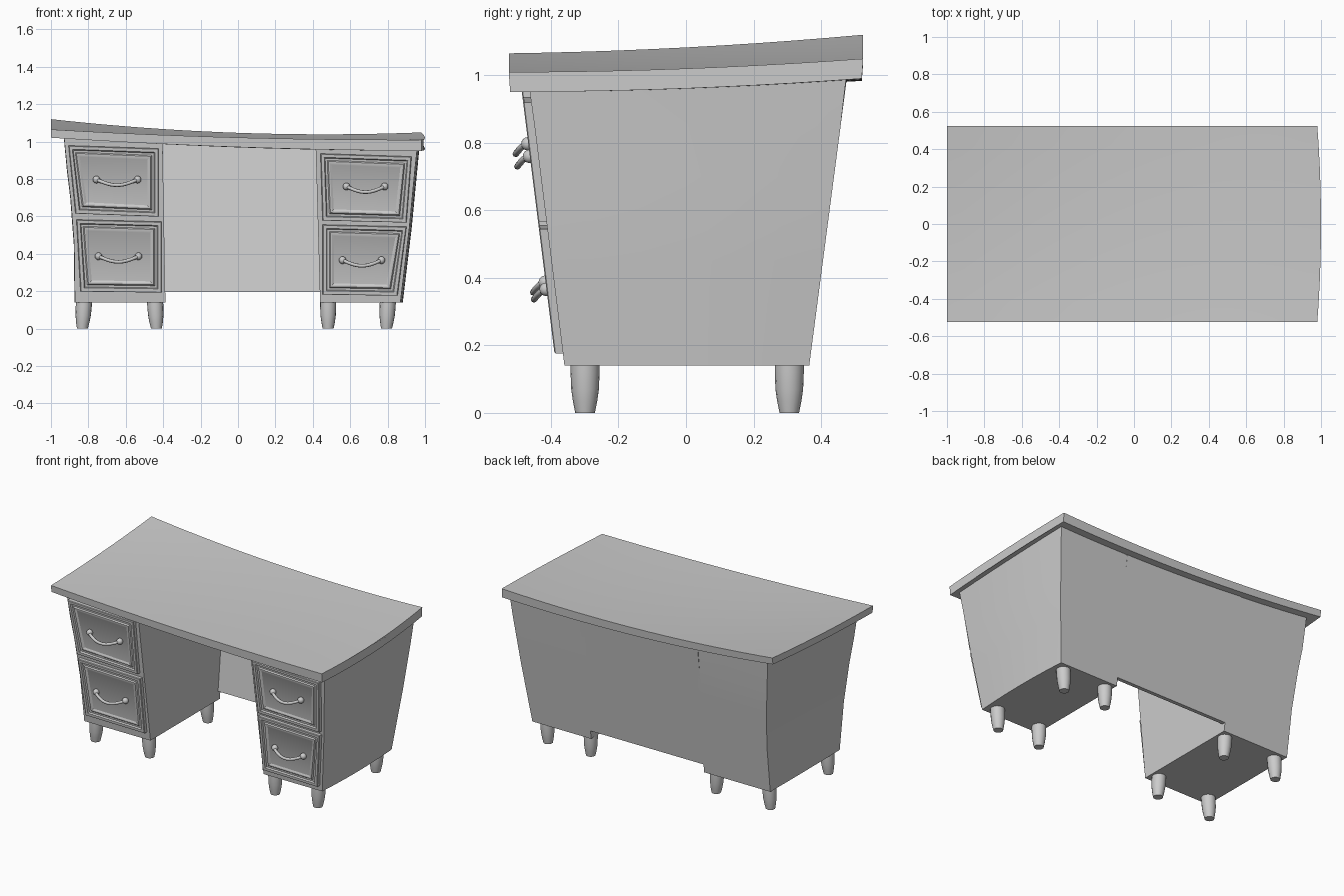
import bpy, bmesh
from math import sin, cos, pi
from mathutils import Vector

if "Cube" in bpy.data.objects:
    bpy.data.objects.remove(bpy.data.objects["Cube"])


def loft(name, rings, smooth=35):
    """Skin a list of equal-length closed point rings and cap both ends."""
    bm = bmesh.new()
    vs = [[bm.verts.new(p) for p in r] for r in rings]
    n = len(rings[0])
    for a, b in zip(vs, vs[1:]):
        for i in range(n):
            j = (i + 1) % n
            bm.faces.new((a[i], a[j], b[j], b[i]))
    bm.faces.new(vs[0])
    bm.faces.new(vs[-1])
    bmesh.ops.recalc_face_normals(bm, faces=bm.faces)
    me = bpy.data.meshes.new(name)
    bm.to_mesh(me)
    bm.free()
    ob = bpy.data.objects.new(name, me)
    bpy.context.collection.objects.link(ob)
    bpy.context.view_layer.objects.active = ob
    bpy.ops.object.select_all(action='DESELECT')
    ob.select_set(True)
    bpy.ops.object.shade_smooth_by_angle(angle=smooth * pi / 180)
    return ob


def lerp(a, b, t):
    return a + (b - a) * t


def table(pts, z):
    """Piecewise-linear lookup through (z, value) pairs."""
    for (z0, a), (z1, b) in zip(pts, pts[1:]):
        if z <= z1:
            break
    return lerp(a, b, (z - z0) / (z1 - z0))


# warped height of the desk top
def top_z(x, y):
    v = y / 0.525
    front = 1.022 - 0.0275 * x + 0.0155 * x * x
    back = 1.047 - 0.035 * x + 0.038 * x * x
    return lerp(front, back, (v + 1) / 2) - 0.01 * (1 - v * v)


def front_y(z):
    return -0.36 - (z - 0.14) * 0.125


def back_y(z):
    return 0.365 + (z - 0.14) * 0.131


# desk top slab: the right end bows outwards
ys = [-0.525 + 1.05 * i / 10 for i in range(11)]
rings = []
for k in range(25):
    t = k / 24
    thick = 0.044 + 0.015 * t
    pts = [(lerp(-1, 1 - 0.02 * (y / 0.525) ** 2, t), y) for y in ys]
    rings.append([(x, y, top_z(x, y)) for x, y in pts] +
                 [(x, y * 0.992, top_z(x, y) - thick) for x, y in reversed(pts)])
loft("desk_top", rings)

# pedestals: flared boxes whose outer sides bow slightly
LEFT_OUT = [(0.14, -0.872), (0.45, -0.876), (0.7, -0.895), (1.02, -0.934)]
LEFT_IN = [(0.14, -0.388), (1.02, -0.404)]
RIGHT_OUT = [(0.14, 0.868), (0.54, 0.916), (1.02, 0.962)]
RIGHT_IN = [(0.14, 0.439), (1.02, 0.414)]


def pedestal(name, inner, outer, bow):
    rings = []
    levels = (0.14, 0.3, 0.45, 0.54, 0.7, 0.85, 1.0)
    for z in levels:
        f, b = front_y(z), back_y(z)
        xi, xo = table(inner, z), table(outer, z)
        ring = [(xi, f), (xi, b)]
        for i in range(7):
            s = i / 6
            ring.append((xo + bow * 4 * s * (1 - s), lerp(b, f, s)))
        last = z == levels[-1]
        rings.append([(x, y, top_z(x, y) - 0.025 if last else z) for x, y in ring])
    loft(name, rings)


pedestal("left_pedestal", LEFT_IN, LEFT_OUT, -0.002)
pedestal("right_pedestal", RIGHT_IN, RIGHT_OUT, 0.013)

# modesty panel across the back of the knee space
rings = []
for x in [-0.42 + 0.87 * i / 8 for i in range(9)]:
    zt = top_z(x, 0.47) - 0.025
    rings.append([(x, back_y(0.195), 0.195), (x, back_y(zt), zt),
                  (x, back_y(zt) - 0.025, zt), (x, back_y(0.195) - 0.025, 0.195)])
loft("back_panel", rings)

# legs: (top x, bottom x)
LEGS = [(-0.822, -0.832), (-0.444, -0.436), (0.482, 0.482), (0.802, 0.794)]
PROFILE = [(0.16, 0.043), (0.12, 0.043), (0.07, 0.041), (0.035, 0.036), (0.0, 0.029)]
for xt, xb in LEGS:
    for side, y in (("front", -0.299), ("back", 0.306)):
        loft(side + "_leg", [
            [(lerp(xb, xt, z / 0.16) + r * cos(a * pi / 8), y + r * sin(a * pi / 8), z)
             for a in range(16)] for z, r in PROFILE])


def on_front(x, z, d):
    """Point on the sloping front, raised by d."""
    return Vector((x, front_y(z) - d, z))


# moulded drawer front: concentric (inset, height) steps
STEPS = [(0, -0.004), (0, 0.022), (0.004, 0.025), (0.02, 0.025), (0.025, 0.014),
         (0.036, 0.014), (0.042, 0.022), (0.05, 0.022), (0.06, 0.017)]


def drawer(name, corners):
    rings = []
    for inset, d in STEPS:
        rings.append([on_front(x + sx * inset, z + sz * inset, d)
                      for (x, z), (sx, sz) in zip(corners, ((1, -1), (-1, -1), (-1, 1), (1, 1)))])
    loft(name, rings, 25)


# drooping bar handle with round end knobs
def handle(name, x0, x1, z):
    n, m, r = 14, 8, 0.0095
    path = []
    for i in range(n + 1):
        s = i / n
        arc = sin(pi * s)
        p = on_front(lerp(x0, x1, s), z, 0.03 + 0.032 * arc ** 0.7)
        p.z -= 0.03 * arc
        path.append(p)
    rings = []
    for i, p in enumerate(path):
        t = (path[min(i + 1, n)] - path[max(i - 1, 0)]).normalized()
        u = t.cross(Vector((0, 0, 1))).normalized()
        w = u.cross(t)
        rings.append([p + r * (u * cos(2 * pi * a / m) + w * sin(2 * pi * a / m)) for a in range(m)])
    loft(name, rings, 60)
    for x in (x0, x1):
        bpy.ops.mesh.primitive_uv_sphere_add(segments=14, ring_count=8, radius=0.02,
                                             location=on_front(x, z, 0.026))
        bpy.context.object.name = name + "_knob"
        bpy.ops.object.shade_smooth()


# drawers: corners TL, TR, BR, BL as (x, z), then handle ends and height
DRAWERS = {
    "left_upper": ([(-.906, .979), (-.425, .963), (-.425, .599), (-.869, .615)], (-.757, -.537, .797)),
    "left_lower": ([(-.864, .583), (-.409, .572), (-.409, .193), (-.842, .198)], (-.746, -.532, .387)),
    "right_upper": ([(.441, .936), (.928, .92), (.901, .567), (.452, .578)], (.58, .784, .76)),
    "right_lower": ([(.452, .556), (.901, .545), (.853, .176), (.452, .182)], (.559, .767, .366)),
}
for key, (corners, grip) in DRAWERS.items():
    drawer(key + "_drawer", corners)
    handle(key + "_handle", *grip)
